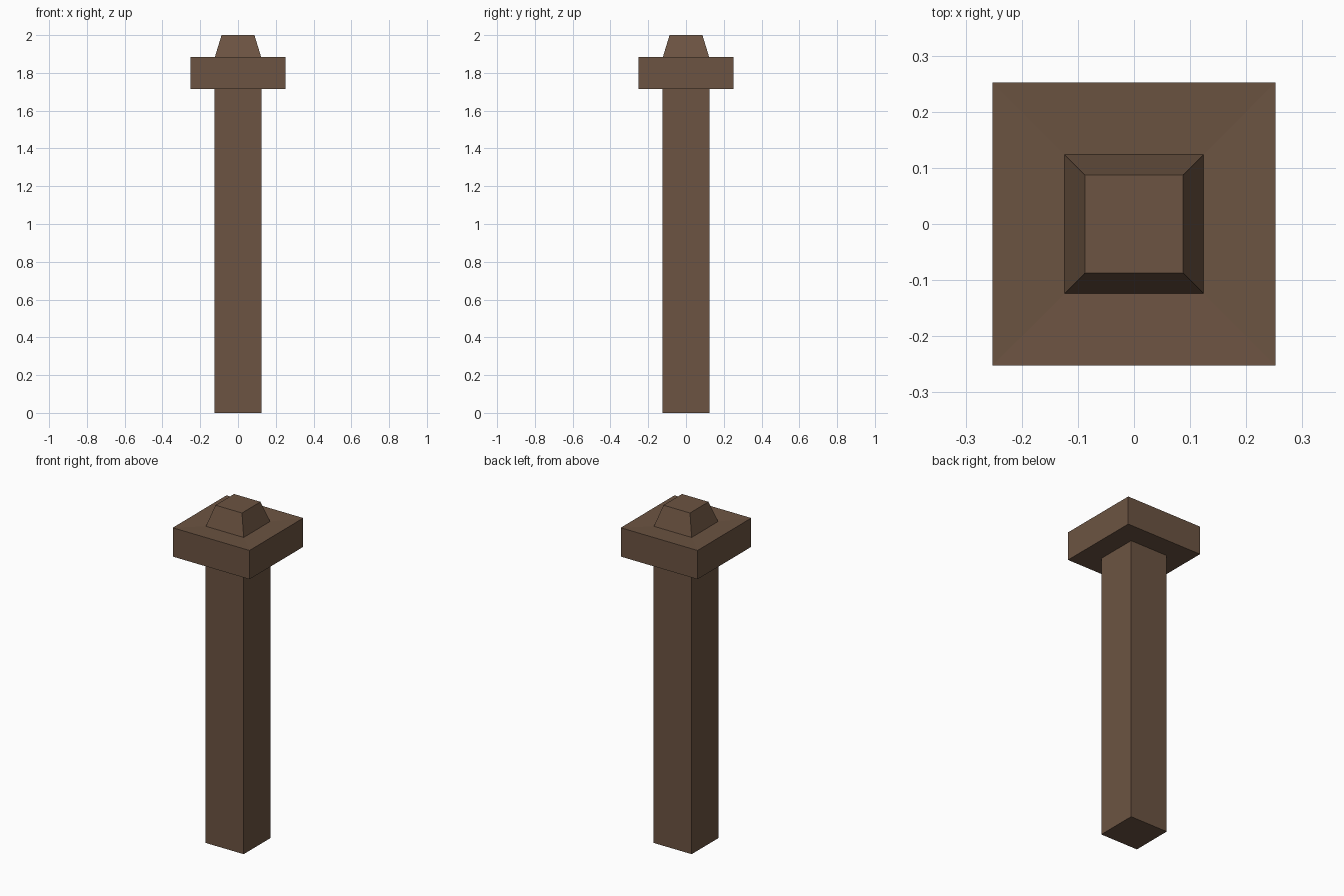
import bpy, bmesh

if "Cube" in bpy.data.objects:
    bpy.data.objects.remove(bpy.data.objects["Cube"])

# One flat brown for the whole post
wood = bpy.data.materials.new("brown wood")
wood.diffuse_color = (0.150, 0.088, 0.054, 1.0)
wood.use_nodes = True
wood.node_tree.nodes["Principled BSDF"].inputs["Base Color"].default_value = wood.diffuse_color


def square_lathe(name, profile):
    """Closed solid made of stacked square rings (half width, height)."""
    bm = bmesh.new()
    rings = []
    for h, z in profile:
        rings.append([bm.verts.new((sx * h, sy * h, z))
                      for sx, sy in ((-1, -1), (1, -1), (1, 1), (-1, 1))])
    for a, b in zip(rings, rings[1:]):
        for i in range(4):
            j = (i + 1) % 4
            bm.faces.new((a[i], a[j], b[j], b[i]))
    bm.faces.new(rings[0][::-1])
    bm.faces.new(rings[-1])
    bmesh.ops.recalc_face_normals(bm, faces=bm.faces)
    mesh = bpy.data.meshes.new(name)
    bm.to_mesh(mesh)
    bm.free()
    mesh.materials.append(wood)
    obj = bpy.data.objects.new(name, mesh)
    bpy.context.collection.objects.link(obj)
    return obj


# Shaft, overhanging cap with slightly dished top, tapered finial
square_lathe("post", [
    (0.125, 0.0), (0.125, 1.714),      # shaft
    (0.252, 1.714), (0.252, 1.885),    # cap
    (0.124, 1.879), (0.087, 2.0),      # finial
])
